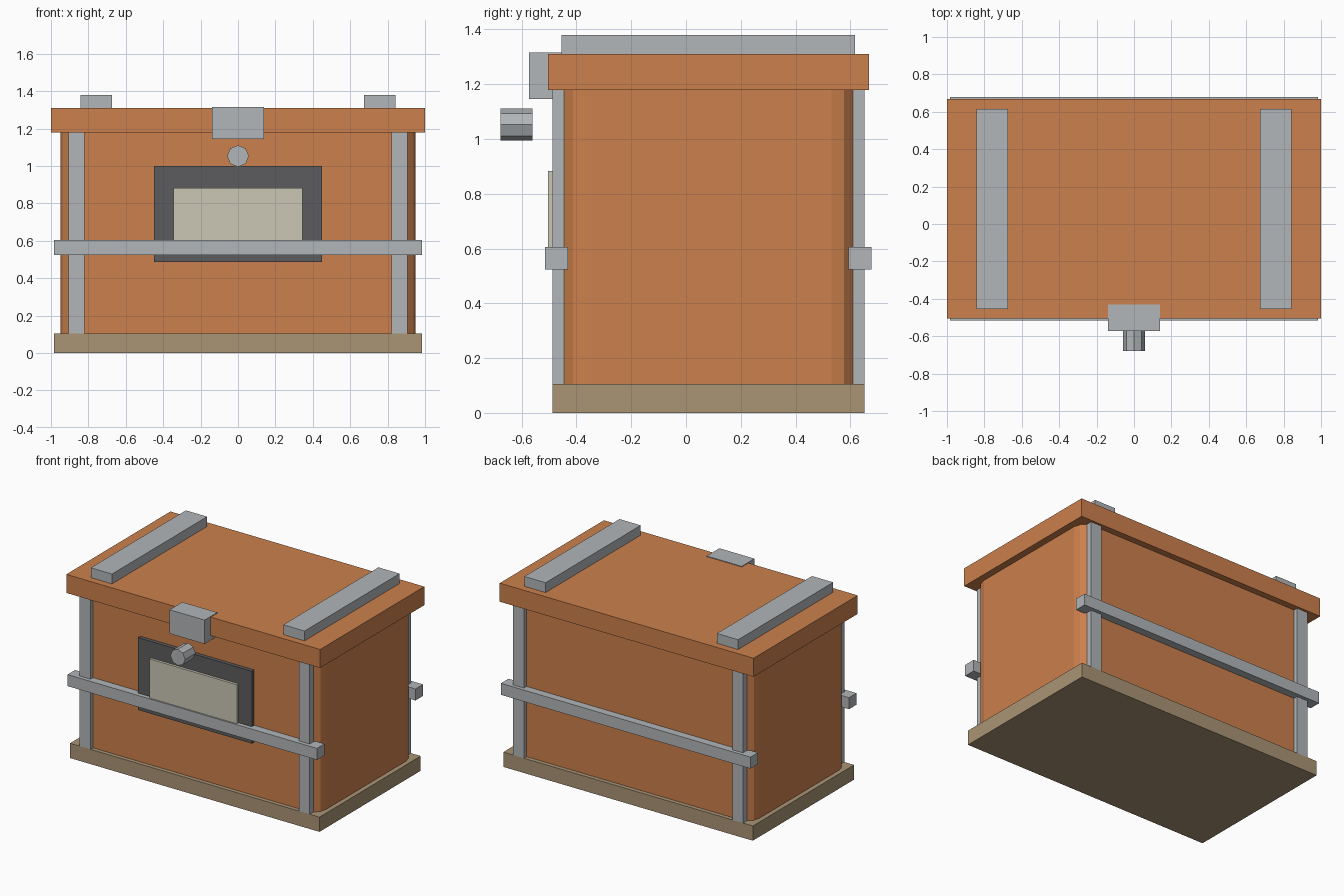
import bpy, bmesh, math
from mathutils import Matrix

if "Cube" in bpy.data.objects:
    bpy.data.objects.remove(bpy.data.objects["Cube"], do_unlink=True)


def material(name, rgb):
    lin = [((c / 255 + 0.055) / 1.055) ** 2.4 for c in rgb] + [1.0]
    mat = bpy.data.materials.new(name)
    mat.use_nodes = True
    mat.diffuse_color = lin
    for node in mat.node_tree.nodes:
        if node.type == 'BSDF_PRINCIPLED':
            node.inputs["Base Color"].default_value = lin
    return mat


orange = material("orange_paint", (204, 128, 76))
steel = material("grey_metal", (178, 182, 185))
tan = material("tan_base", (170, 148, 117))
dark = material("dark_panel", (92, 92, 94))
cream = material("cream_label", (203, 199, 181))


def finish(bm, name, mat):
    bmesh.ops.recalc_face_normals(bm, faces=bm.faces)
    mesh = bpy.data.meshes.new(name)
    bm.to_mesh(mesh)
    bm.free()
    mesh.materials.append(mat)
    obj = bpy.data.objects.new(name, mesh)
    bpy.context.collection.objects.link(obj)
    return obj


def box(name, mat, xs, ys, zs, corner=0.0):
    """Box between limits; corner rounds only the upright edges."""
    bm = bmesh.new()
    bmesh.ops.create_cube(bm, size=1)
    for v in bm.verts:
        v.co = [lo + (c + 0.5) * (hi - lo) for c, (lo, hi) in zip(v.co, (xs, ys, zs))]
    if corner:
        upright = [e for e in bm.edges
                   if abs(e.verts[0].co.z - e.verts[1].co.z) > 0.01]
        bmesh.ops.bevel(bm, geom=upright, offset=corner, segments=3,
                        profile=0.5, affect='EDGES')
    return finish(bm, name, mat)


# Base, body and lid
BASE_TOP, BODY_TOP, LID_TOP = 0.105, 1.178, 1.31
box("base", tan, (-0.983, 0.983), (-0.487, 0.652), (0, BASE_TOP))
box("body", orange, (-0.95, 0.95), (-0.458, 0.622), (BASE_TOP, BODY_TOP), corner=0.09)
box("lid", orange, (-1, 1), (-0.504, 0.668), (BODY_TOP, LID_TOP))

# Corner posts and lid straps on both sides
for side, s in (("left", 1), ("right", -1)):
    post_x = sorted((0.821 * s, 0.906 * s))
    box(f"front_post_{side}", steel, post_x, (-0.487, -0.402), (BASE_TOP, BODY_TOP))
    box(f"back_post_{side}", steel, post_x, (0.566, 0.652), (BASE_TOP, BODY_TOP))
    strap_x = sorted((0.675 * s, 0.842 * s))
    box(f"lid_strap_{side}", steel, strap_x, (-0.454, 0.616), (LID_TOP, 1.38))

# Horizontal rails
box("front_rail", steel, (-0.983, 0.983), (-0.515, -0.43), (0.523, 0.605))
box("back_rail", steel, (-0.983, 0.983), (0.593, 0.678), (0.523, 0.605))

# Front panel with label
box("front_panel", dark, (-0.448, 0.448), (-0.485, -0.45), (0.485, 1.0))
box("label", cream, (-0.345, 0.345), (-0.504, -0.48), (0.59, 0.883))

# Clasp and knob
box("clasp", steel, (-0.138, 0.138), (-0.573, -0.43), (1.145, 1.315))
bm = bmesh.new()
bmesh.ops.create_cone(bm, cap_ends=True, segments=8, radius1=0.058, radius2=0.058,
                      depth=0.118,
                      matrix=Matrix.Translation((0, -0.619, 1.0525))
                      @ Matrix.Rotation(math.pi / 2, 4, 'X'))
finish(bm, "knob", steel)
